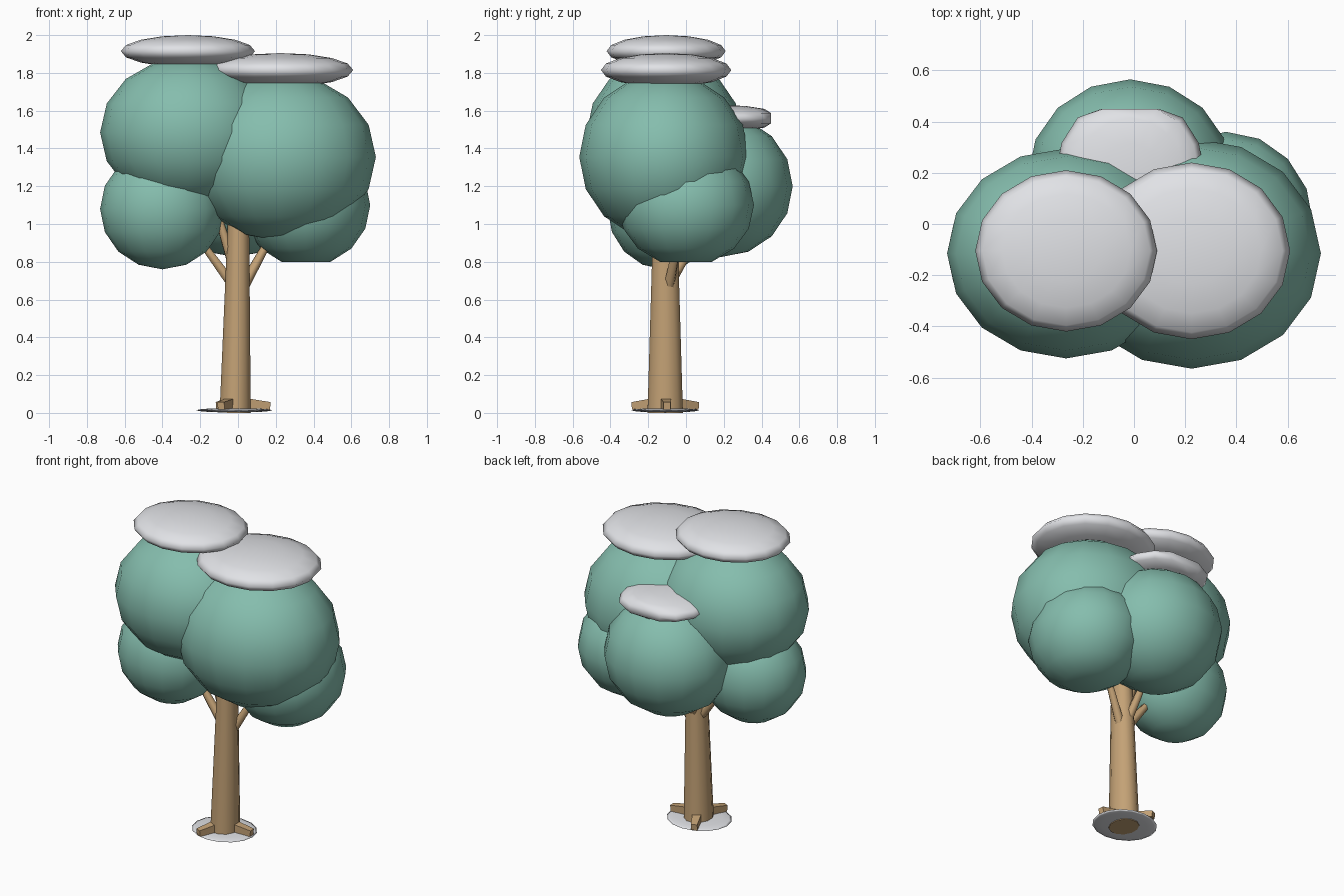
import bpy
import bmesh
import math
from mathutils import Vector, Matrix

if "Cube" in bpy.data.objects:
    bpy.data.objects.remove(bpy.data.objects["Cube"], do_unlink=True)


def material(name, rgb):
    m = bpy.data.materials.new(name)
    m.use_nodes = True
    m.diffuse_color = (*rgb, 1)
    bsdf = m.node_tree.nodes["Principled BSDF"]
    bsdf.inputs["Base Color"].default_value = (*rgb, 1)
    bsdf.inputs["Roughness"].default_value = 0.9
    return m


LEAF = material("teal_foliage", (0.235, 0.51, 0.42))
SNOW = material("snow_white", (0.75, 0.76, 0.79))
BARK = material("tan_bark", (0.55, 0.36, 0.18))


def finish(name, bm, mat, angle=None):
    bmesh.ops.recalc_face_normals(bm, faces=bm.faces)
    mesh = bpy.data.meshes.new(name)
    bm.to_mesh(mesh)
    bm.free()
    mesh.materials.append(mat)
    ob = bpy.data.objects.new(name, mesh)
    bpy.context.collection.objects.link(ob)
    if angle:
        bpy.ops.object.select_all(action="DESELECT")
        bpy.context.view_layer.objects.active = ob
        ob.select_set(True)
        bpy.ops.object.shade_smooth_by_angle(angle=math.radians(angle))
    return ob


def blob(name, center, size, mat, low=None, back=None):
    """Squashed ball, optionally flattened underneath or at the back."""
    bm = bmesh.new()
    bmesh.ops.create_uvsphere(bm, u_segments=16, v_segments=8, radius=1)
    bmesh.ops.scale(bm, vec=size, verts=bm.verts)
    bmesh.ops.translate(bm, vec=center, verts=bm.verts)
    for v in bm.verts:
        if low is not None:
            v.co.z = max(v.co.z, low)
        if back is not None:
            v.co.y = min(v.co.y, back)
    return finish(name, bm, mat, 180)


def taper(name, start, end, r1, r2, sides, mat, squash=1.0, angle=None):
    """Tapered prism running from start to end."""
    a, b = Vector(start), Vector(end)
    bm = bmesh.new()
    bmesh.ops.create_cone(bm, cap_ends=True, segments=sides, radius1=r1,
                          radius2=r2, depth=(b - a).length)
    bmesh.ops.rotate(bm, cent=(0, 0, 0), verts=bm.verts,
                     matrix=Matrix.Rotation(math.pi / sides, 3, "Z"))
    bmesh.ops.scale(bm, vec=(1, squash, 1), verts=bm.verts)
    turn = (b - a).to_track_quat("Z", "Y").to_matrix()
    bmesh.ops.rotate(bm, cent=(0, 0, 0), verts=bm.verts, matrix=turn)
    bmesh.ops.translate(bm, vec=(a + b) / 2, verts=bm.verts)
    return finish(name, bm, mat, angle)


# Foliage balls
blob("foliage_upper_right", (-0.265, -0.115, 1.485), (0.465, 0.41, 0.40), LEAF)
blob("foliage_upper_left", (0.225, -0.115, 1.355), (0.505, 0.45, 0.445), LEAF)
blob("foliage_lower_right", (-0.40, -0.115, 1.08), (0.33, 0.30, 0.32), LEAF)
blob("foliage_lower_left", (0.36, 0.0, 1.10), (0.34, 0.36, 0.325), LEAF, low=0.80)
blob("foliage_back", (-0.015, 0.185, 1.20), (0.40, 0.38, 0.375), LEAF)

# Snow caps
blob("snow_cap_right", (-0.265, -0.105, 1.915), (0.355, 0.315, 0.085), SNOW)
blob("snow_cap_left", (0.225, -0.105, 1.815), (0.385, 0.345, 0.09), SNOW)
blob("snow_cap_back", (-0.015, 0.20, 1.56), (0.29, 0.305, 0.07), SNOW, back=0.45)

# Trunk
taper("trunk", (-0.015, -0.11, 0), (0.005, -0.11, 1.15), 0.097, 0.062, 12,
      BARK, squash=0.88, angle=40)

# Branches
branches = {
    "right": ((-0.03, -0.10, 0.68), (-0.25, -0.10, 0.98)),
    "left": ((0.03, -0.09, 0.67), (0.20, -0.03, 0.98)),
    "back": ((-0.01, -0.09, 0.68), (-0.04, 0.10, 1.0)),
    "upper": ((-0.02, -0.11, 0.76), (-0.13, -0.12, 1.12)),
}
for side, (a, b) in branches.items():
    taper("branch_" + side, a, b, 0.03, 0.018, 6, BARK, angle=70)

# Roots: square wedges sloping down from the trunk
for side, (x, y) in {"left": (0.17, -0.10), "front": (-0.09, -0.28),
                     "back": (-0.10, 0.06)}.items():
    taper("root_" + side, (-0.015, -0.11, 0.055), (x, y, 0.038),
          0.045, 0.027, 4, BARK)

# Snow patch on the ground
blob("ground_snow", (-0.02, -0.11, 0.014), (0.20, 0.178, 0.012), SNOW)
